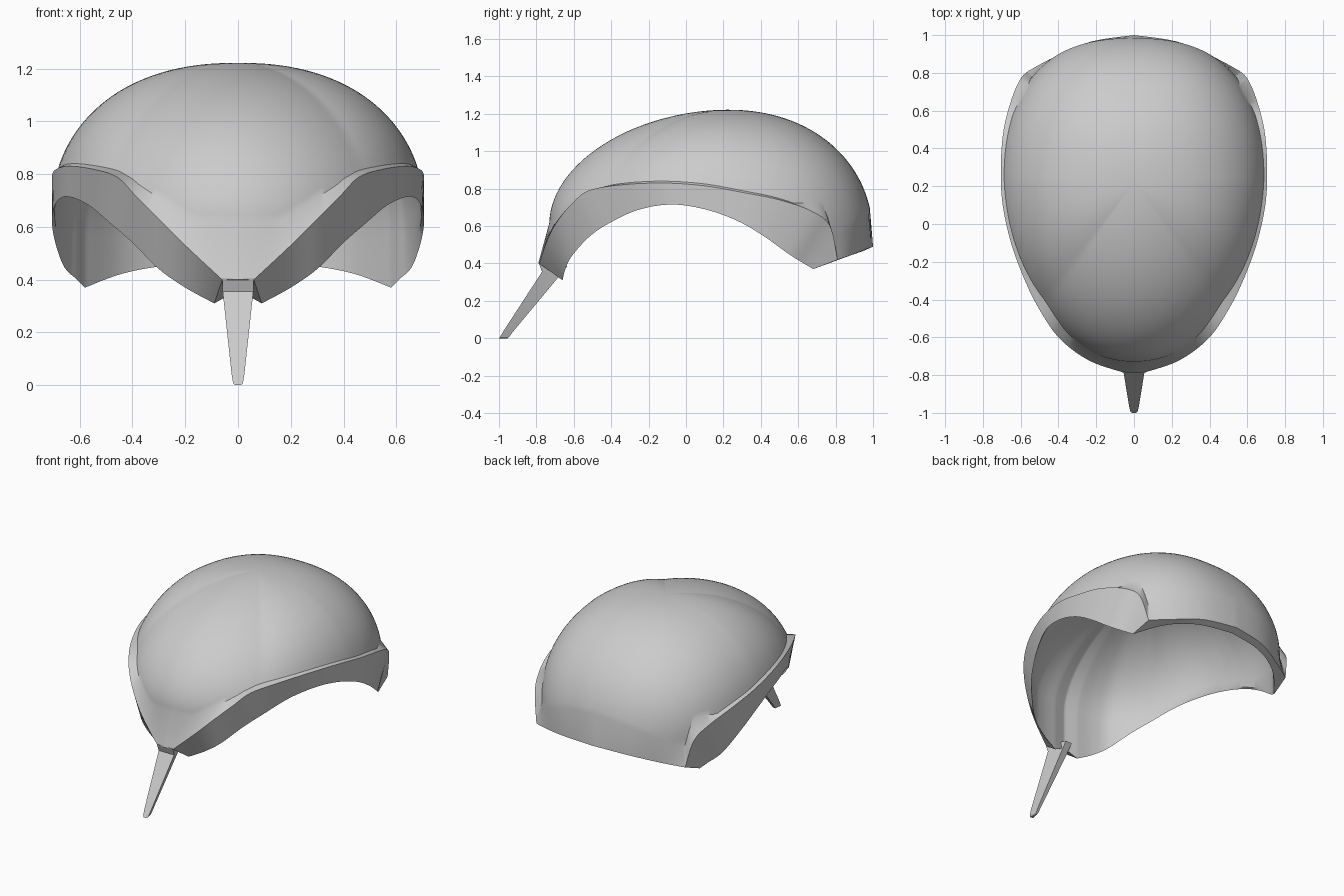
import bpy, bmesh, math
from mathutils import Vector

cube = bpy.data.objects.get("Cube")
if cube:
    bpy.data.objects.remove(cube)

steel = bpy.data.materials.new("light_grey")
grey = (0.6, 0.6, 0.6, 1)
steel.use_nodes = True
steel.diffuse_color = grey
steel.node_tree.nodes["Principled BSDF"].inputs["Base Color"].default_value = grey

CENTRE_Y, HALF_WIDTH, FRONT, BACK = 0.22, 0.71, 0.95, 0.78

# Left half of the outer edge, from the nose round to the nape
OUTER = [(0, -.79, .4), (.06, -.785, .4), (.2, -.74, .53), (.3, -.685, .63),
         (.39, -.61, .72), (.46, -.52, .79), (.555, -.35, .82), (.645, -.12, .83),
         (.695, .1, .815), (.705, .3, .78), (.69, .5, .74), (.645, .67, .68),
         (.6, .77, .6), (.56, .81, .42), (.42, .885, .445), (.23, .965, .477), (0, 1, .49)]
# Matching inner rim of the opening
INNER = [(0, -.68, .36), (.09, -.66, .31), (.2, -.645, .37), (.3, -.61, .44),
         (.4, -.52, .54), (.48, -.42, .61), (.57, -.26, .685), (.65, -.08, .715),
         (.69, .1, .69), (.705, .27, .63), (.695, .41, .55), (.66, .55, .45),
         (.61, .63, .4), (.58, .68, .37), (.43, .83, .425), (.24, .92, .457), (0, .955, .47)]
CORNERS = [0, 1, 13, 16]


def spline(points, steps=6):
    """Smooth curve through the points, leaving out the last one."""
    pts = [Vector(p) for p in points]
    out = []
    for i in range(len(pts) - 1):
        a, b = pts[i], pts[i + 1]
        before = pts[i - 1] if i else a
        after = pts[i + 2] if i + 2 < len(pts) else b
        for k in range(steps):
            t = k / steps
            s, u = (b - before) / 2, (after - a) / 2
            out.append(a * (2*t**3 - 3*t**2 + 1) + s * (t**3 - 2*t**2 + t)
                       + b * (3*t**2 - 2*t**3) + u * (t**3 - t**2))
    return out


def closed_loop(points):
    """Splines between sharp corners, mirrored into a full ring."""
    half = []
    for start, end in zip(CORNERS, CORNERS[1:]):
        half += spline(points[start:end + 1])
    half.append(Vector(points[-1]))
    return half + [Vector((-p.x, p.y, p.z)) for p in reversed(half[1:-1])]


def dome_column(edge, base_z, crown, rows, is_lining=False):
    """Points up the egg-shaped dome above one edge point, ending at the crown."""
    dy = edge.y - CENTRE_Y
    depth, power = (FRONT, 2.0) if dy < 0 else (BACK, 2.3)
    size = ((abs(edge.x) / HALF_WIDTH)**power + (abs(dy) / depth)**power)**(1 / power)
    scale = min(size, 0.98) if is_lining else 1
    px, py = edge.x / size * scale, dy / size * scale
    # Flatter brow at the front, lower shoulder at the back
    facing = dy / edge.xy.length
    forward = min(1, max(0, -facing))**3
    backward = min(1, max(0, facing))
    curve = 2.25 - 0.35 * forward - 0.15 * backward
    centre_z = 0.62 - 0.11 * backward
    height = crown - centre_z
    rise = min(1, max(0, (base_z - centre_z) / height))
    start = math.asin(rise**(curve / 2))
    column = []
    for k in range(rows + 1):
        e = start + (math.pi / 2 - start) * k / rows
        r = max(0, math.cos(e))**(2 / curve)
        z = centre_z + height * math.sin(e)**(2 / curve)
        column.append(Vector((px * r, CENTRE_Y + py * r, z)))
    return column


def seam_height(p):
    """Height of the brow plate or flare above the outer edge."""
    if p.y < 0:
        return p.z + 0.01 + 0.18 * max(0, 1 - abs(p.x) / 0.45)
    return p.z + 0.01 + 0.5 * max(0, p.y - 0.6)


def finish(bm, name, angle):
    bmesh.ops.remove_doubles(bm, verts=bm.verts[:], dist=0.0005)
    bmesh.ops.recalc_face_normals(bm, faces=bm.faces[:])
    mesh = bpy.data.meshes.new(name)
    bm.to_mesh(mesh)
    bm.free()
    mesh.materials.append(steel)
    obj = bpy.data.objects.new(name, mesh)
    bpy.context.collection.objects.link(obj)
    bpy.ops.object.select_all(action='DESELECT')
    bpy.context.view_layer.objects.active = obj
    obj.select_set(True)
    bpy.ops.object.shade_smooth_by_angle(angle=math.radians(angle))


def loft(bm, columns):
    """Skin neighbouring columns of points with quads, closing the ring."""
    grid = [[bm.verts.new(p) for p in col] for col in columns]
    for a, b in zip(grid, grid[1:] + grid[:1]):
        for k in range(len(a) - 1):
            bm.faces.new((a[k], b[k], b[k + 1], a[k + 1]))
    return grid


# Helmet shell: lining, side band, then outer dome in each column
columns = []
for outer, inner in zip(closed_loop(OUTER), closed_loop(INNER)):
    lining = dome_column(inner, inner.z + 0.01, 1.18, 20, is_lining=True)
    shell = dome_column(outer, seam_height(outer), 1.222, 28)
    columns.append(lining[::-1] + [inner, outer] + shell)
bm = bmesh.new()
loft(bm, columns)
finish(bm, "helmet_shell", 32)

# Nose guard: tapered bar with a flat front and a narrow back ridge
# Each section: half width, front y, front z, back y, back z
sections = [(.06, -.788, .405, -.635, .385), (.058, -.77, .355, -.675, .335),
            (.024, -.975, .04, -.925, .035), (.018, -.995, .006, -.945, .008),
            (.01, -1, 0, -.955, 0)]
rings = []
for w, fy, fz, by, bz in sections:
    rings.append([Vector(p) for p in ((-w, fy, fz), (w, fy, fz),
                                      (w * 0.4, by, bz), (-w * 0.4, by, bz))])
bm = bmesh.new()
bars = loft(bm, list(zip(*rings)))
for end in (0, -1):
    bm.faces.new([bar[end] for bar in bars])
finish(bm, "nose_guard", 25)
